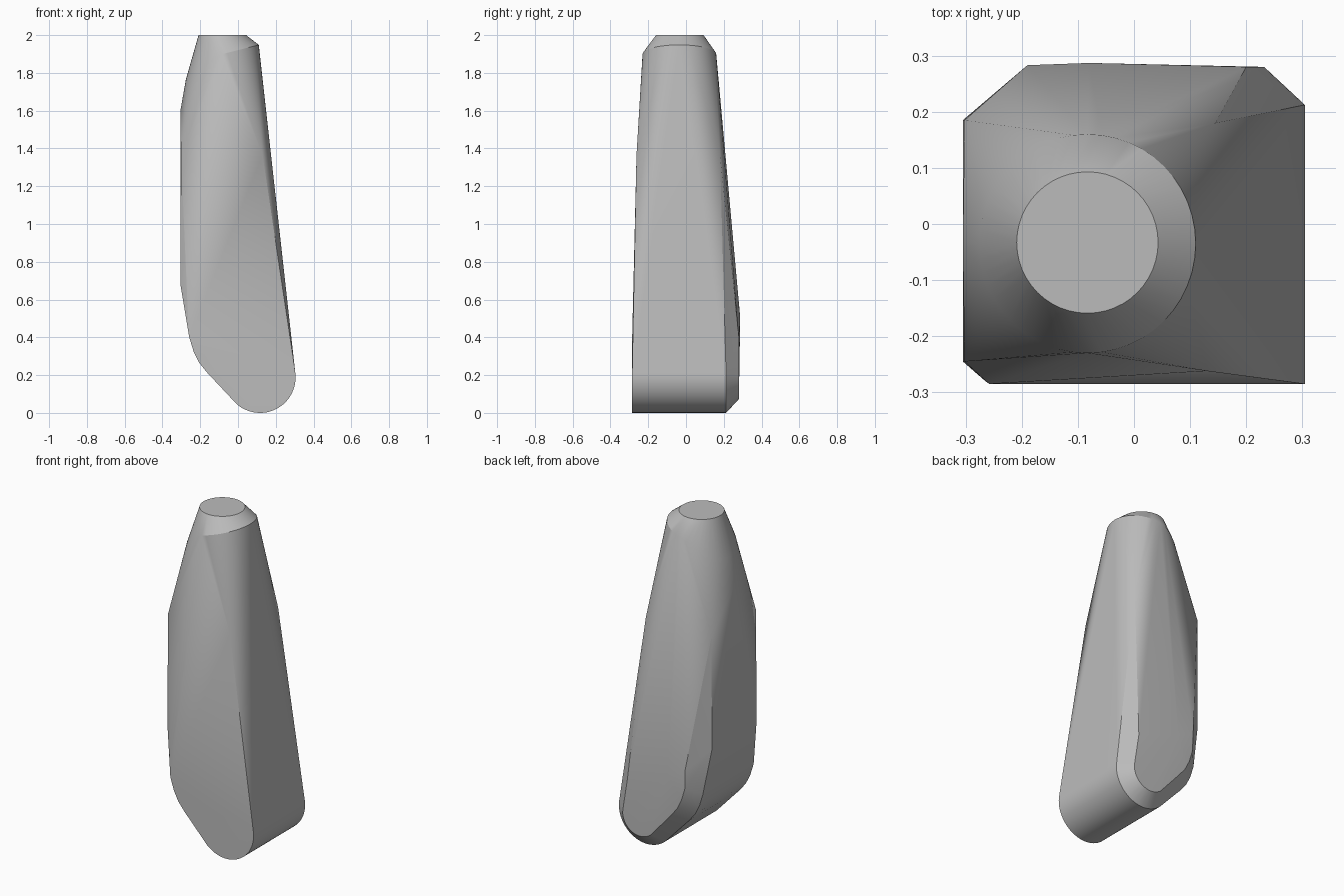
import bpy
import bmesh
from math import cos, sin, pi, radians

cube = bpy.data.objects.get("Cube")
if cube:
    bpy.data.objects.remove(cube)

grey = bpy.data.materials.new("plain_grey")
grey.use_nodes = True
colour = (0.5, 0.5, 0.5, 1)
grey.diffuse_color = colour
grey.node_tree.nodes["Principled BSDF"].inputs["Base Color"].default_value = colour

points = []


def toe(y, radius, steps=24):
    """Rounded foot, an arc running along the depth."""
    for i in range(steps + 1):
        a = radians(8 - 140 * i / steps)
        points.append((0.117 + radius * cos(a), y, 0.188 + radius * sin(a)))


def heel(y, inset, profile):
    """Curved lower left corner at one depth."""
    for x, z in profile:
        points.append((x + inset, y, z + inset * 0.6))


# Rounded foot: front face, full back rim and the inset back face
toe(-0.285, 0.188)
toe(0.212, 0.188)
toe(0.28, 0.115)

# Curved corner between the foot and the upright left side
curve = [(-0.165, 0.215), (-0.205, 0.265), (-0.235, 0.325), (-0.258, 0.4)]
heel(-0.285, 0, curve)
heel(0.205, 0, curve)
heel(0.28, 0.07, curve)
points += [(-0.265, -0.28, 0.5), (-0.19, 0.283, 0.55), (0.2, 0.28, 0.4),
           (-0.08, 0.287, 0.5)]

# Upright left side and the shoulders where the body starts to narrow
for y in (-0.245, 0.185):
    points += [(-0.305, y, 0.68), (-0.302, y, 1.365)]
points += [(-0.305, -0.035, 1.6), (0.13, -0.262, 1.365), (0.145, 0.18, 1.365)]

# Tilted neck ring and the flat round top
for i in range(48):
    a = 2 * pi * i / 48
    dx, dy = 0.193 * cos(a), 0.195 * sin(a)
    tilt = 0.25 if dx > 0 else 0.7
    points.append((-0.083 + dx, -0.035 + dy, 1.9 + tilt * dx))
    points.append((-0.083 + 0.126 * cos(a), -0.033 + 0.126 * sin(a), 2.0))

# Wrap the sections in one tapered body
bm = bmesh.new()
for p in points:
    bm.verts.new(p)
result = bmesh.ops.convex_hull(bm, input=bm.verts[:])
loose = [v for v in bm.verts if not v.link_faces]
bmesh.ops.delete(bm, geom=loose, context='VERTS')
bmesh.ops.dissolve_limit(bm, angle_limit=radians(0.5), verts=bm.verts[:], edges=bm.edges[:])
bmesh.ops.recalc_face_normals(bm, faces=bm.faces[:])

mesh = bpy.data.meshes.new("tapered_body")
bm.to_mesh(mesh)
bm.free()
mesh.materials.append(grey)
body = bpy.data.objects.new("tapered_body", mesh)
bpy.context.collection.objects.link(body)
bpy.ops.object.select_all(action='DESELECT')
body.select_set(True)
bpy.context.view_layer.objects.active = body
bpy.ops.object.shade_smooth_by_angle(angle=radians(30))
